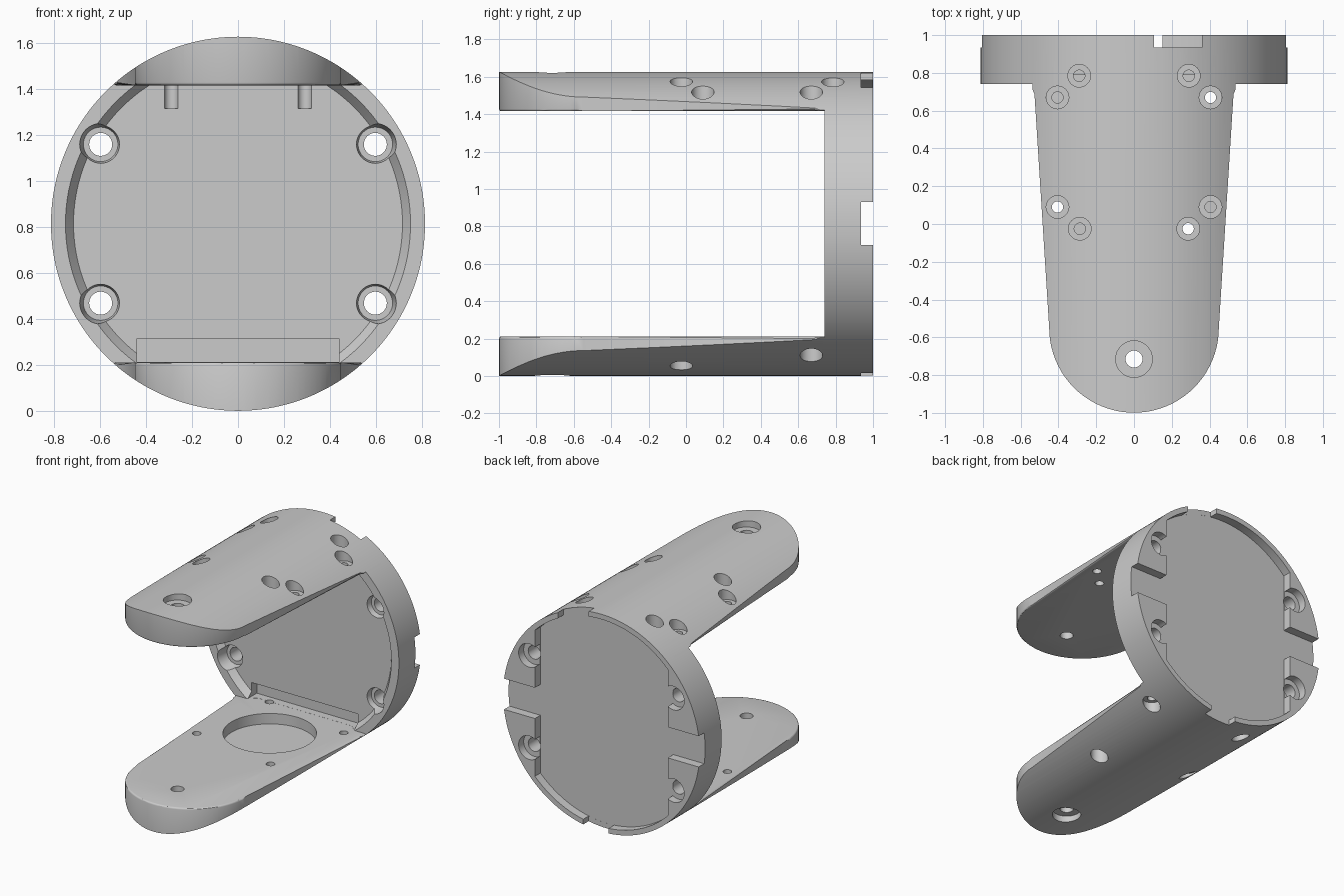
import bpy, bmesh, math
from mathutils import Vector, Matrix

if "Cube" in bpy.data.objects:
    bpy.data.objects.remove(bpy.data.objects["Cube"])

R, ZC = 0.813, 0.814   # outer radius and axis height
INNER = 0.602          # distance from the axis to the arms' inner faces


def cyl(name, a, b, r1, r2=None, n=48):
    """Round bar or cone between two points."""
    a, b = Vector(a), Vector(b)
    d = b - a
    bm = bmesh.new()
    rot = d.to_track_quat('Z', 'Y').to_matrix().to_4x4()
    bmesh.ops.create_cone(bm, cap_ends=True, segments=n, radius1=r1,
                          radius2=r1 if r2 is None else r2, depth=d.length,
                          matrix=Matrix.Translation((a + b) / 2) @ rot)
    return finish(name, bm)


def box(name, lo, hi):
    lo, hi = Vector(lo), Vector(hi)
    bm = bmesh.new()
    bmesh.ops.create_cube(bm, size=1, matrix=Matrix.Translation((lo + hi) / 2)
                          @ Matrix.Diagonal((*(hi - lo), 1)))
    return finish(name, bm)


def finish(name, bm):
    bmesh.ops.recalc_face_normals(bm, faces=bm.faces)
    me = bpy.data.meshes.new(name)
    bm.to_mesh(me)
    bm.free()
    ob = bpy.data.objects.new(name, me)
    bpy.context.collection.objects.link(ob)
    return ob


def boolean(target, other, op='DIFFERENCE'):
    mod = target.modifiers.new(op, 'BOOLEAN')
    mod.object, mod.operation, mod.solver = other, op, 'EXACT'
    bpy.context.view_layer.objects.active = target
    bpy.ops.object.modifier_apply(modifier=mod.name)
    bpy.data.objects.remove(other)


def make_arm(side):
    """Tapered tongue with a rounded tip, trimmed by the round outer body."""
    z_in, z_out = ZC + side * INNER, ZC + side * 0.9
    pts = [(0.54, 0.95), (0.54, 0.715), (0.527, 0.69)]
    pts += [(0.449 * math.cos(t), -0.55 - 0.449 * math.sin(t))
            for t in [math.pi * i / 40 for i in range(41)]]
    pts += [(-0.527, 0.69), (-0.54, 0.715), (-0.54, 0.95)]
    bm = bmesh.new()
    face = bm.faces.new([bm.verts.new((x, y, z_in)) for x, y in pts])
    ext = bmesh.ops.extrude_face_region(bm, geom=[face])
    for v in ext['geom']:
        if isinstance(v, bmesh.types.BMVert):
            v.co.z = z_out
    edges = [e for e in bm.edges
             if all(abs(v.co.z - z_in) < 1e-4 for v in e.verts)
             and not all(v.co.y > 0.9 for v in e.verts)]
    bmesh.ops.bevel(bm, geom=edges, offset=0.012, segments=3, profile=0.5, affect='EDGES')
    arm = finish("arm", bm)
    boolean(arm, cyl("trim", (0, -1.2, ZC), (0, 1.1, ZC), R, n=192), 'INTERSECT')
    return arm


def arm_hole(x, y, side, r_head, r_hole, head):
    """Through hole with a wider screw seat from the outside."""
    z = lambda h: ZC + side * h
    boolean(fork, cyl("hole", (x, y, z(0.5)), (x, y, z(0.9)), r_hole, n=24))
    boolean(fork, cyl("seat", (x, y, z(head)), (x, y, z(0.9)), r_head, n=32))


# Round mounting disc with a shallow front recess
fork = cyl("fork_bracket", (0, 0.74, ZC), (0, 1, ZC), R, n=192)
boolean(fork, cyl("recess", (0, 0.73, ZC), (0, 0.79, ZC), 0.757, 0.715, n=128))

# Upper and lower arms
for side in (1, -1):
    boolean(fork, make_arm(side), 'UNION')

# Rear pocket: round rim top and bottom, flat side walls
pocket = cyl("pocket", (0, 0.935, ZC), (0, 1.1, ZC), 0.775, n=128)
boolean(pocket, box("limit", (-0.55, 0.9, -1), (0.55, 1.2, 3)), 'INTERSECT')
boolean(fork, pocket)

# Notches in the rear rim
boolean(fork, box("side_notch", (-1, 0.9352, 0.70), (1, 1.1, 0.93)))
boolean(fork, box("top_notch", (0.105, 0.9354, 1.3), (0.36, 1.1, 1.8)))
boolean(fork, box("bottom_notch", (-0.06, 0.9356, -0.2), (0.15, 1.1, 0.3)))

# Disc screw holes, seated on both faces
for x in (-0.597, 0.597):
    for dz in (-0.345, 0.345):
        z = ZC + dz
        boolean(fork, cyl("hole", (x, 0.6, z), (x, 1.2, z), 0.05, n=32))
        boolean(fork, cyl("seat", (x, 0.735, z), (x, 0.83, z), 0.092, 0.075, n=40))
        boolean(fork, cyl("seat", (x, 0.94, z), (x, 1.1, z), 0.088, n=40))

# Cable slot at the foot of the disc
boolean(fork, box("slot", (-0.44, 0.7, 0.2125), (0.44, 0.85, 0.315)))

# Round motor pockets inside the arms
for side in (1, -1):
    boolean(fork, cyl("motor_pocket", (0, 0.375, ZC + side * 0.5),
                      (0, 0.375, ZC + side * 0.68), 0.317, n=80))

# Arm screw holes: both patterns above, one below, plus the tip holes
for side in (1, -1):
    arm_hole(0, -0.715, side, 0.097, 0.045, 0.765)
    for m in ((1, -1) if side == 1 else (1,)):
        for x, y in ((-0.29, 0.785), (0.405, 0.67), (0.287, -0.025), (-0.405, 0.09)):
            arm_hole(m * x, y, side, 0.06, 0.03, 0.655)

# Smooth shading with sharp edges kept
bpy.ops.object.select_all(action='DESELECT')
fork.select_set(True)
bpy.context.view_layer.objects.active = fork
bpy.ops.object.shade_smooth_by_angle(angle=math.radians(30))
